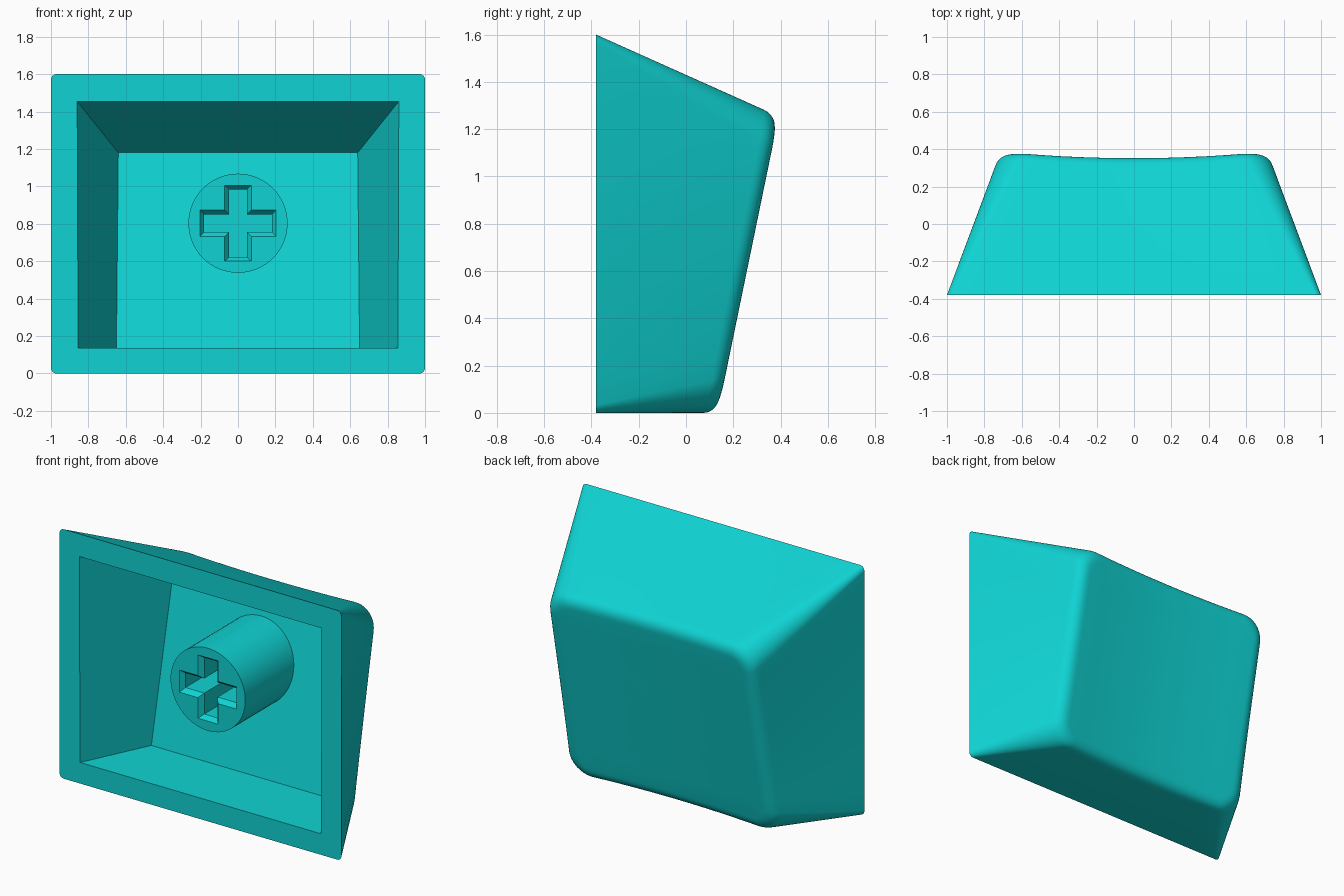
import bpy, bmesh
from math import sin, cos, pi, radians
from mathutils import Vector

cube = bpy.data.objects.get("Cube")
if cube:
    bpy.data.objects.remove(cube, do_unlink=True)

mat = bpy.data.materials.new("turquoise_plastic")
mat.use_nodes = True
COLOR = (0.005, 0.65, 0.65, 1)
mat.diffuse_color = COLOR
mat.node_tree.nodes["Principled BSDF"].inputs["Base Color"].default_value = COLOR

FRONT = -0.38      # plane of the open side
FILLET = 0.07      # rounding between walls and scooped face


def scoop(x, z):
    """Depth of the tilted, cylindrically dished face."""
    return 0.352 + 0.206 * (z - 1.2) + 0.068 * x * x


def floor(z):
    """Depth of the flat tilted cavity floor."""
    return 0.05 + 0.2 * (z - 0.135)


def rounded_rect(half, z0, z1, r, corner=10, side=12):
    """Outline as (x, z) pairs, with subdivided straight sides."""
    centres = [(half - r, z1 - r), (r - half, z1 - r),
               (r - half, z0 + r), (half - r, z0 + r)]
    arcs = []
    for q, (cx, cz) in enumerate(centres):
        angles = [(q + i / corner) * pi / 2 for i in range(corner + 1)]
        arcs.append([Vector((cx + r * cos(a), cz + r * sin(a))) for a in angles])
    points = []
    for q in range(4):
        start, end = arcs[q][-1], arcs[(q + 1) % 4][0]
        points += arcs[q]
        points += [start.lerp(end, i / side) for i in range(1, side)]
    return points


def add_ring(bm, points):
    return [bm.verts.new(p) for p in points]


def bridge(bm, a, b):
    n = len(a)
    for i in range(n):
        j = (i + 1) % n
        bm.faces.new((a[i], a[j], b[j], b[i]))


def fill_between(bm, outer, inner):
    """Flat face with a hole."""
    edges = []
    for ring in (outer, inner):
        for i, v in enumerate(ring):
            edges.append(bm.edges.get((v, ring[i - 1])))
    bmesh.ops.triangle_fill(bm, use_beauty=True, edges=edges)


def finish(bm, name):
    bmesh.ops.recalc_face_normals(bm, faces=bm.faces[:])
    mesh = bpy.data.meshes.new(name)
    bm.to_mesh(mesh)
    bm.free()
    mesh.materials.append(mat)
    obj = bpy.data.objects.new(name, mesh)
    bpy.context.collection.objects.link(obj)
    bpy.ops.object.select_all(action='DESELECT')
    obj.select_set(True)
    bpy.context.view_layer.objects.active = obj
    bpy.ops.object.shade_smooth_by_angle(angle=radians(30))


# Key shell: lofted walls, filleted rim, dished face
bm = bmesh.new()
base = [Vector((p.x, FRONT, p.y)) for p in rounded_rect(1, 0, 1.6, 0.03)]
edge = [Vector((p.x, scoop(p.x, p.y), p.y))
        for p in rounded_rect(0.72, 0, 1.257, 0.15)]
inset = [Vector((p.x, scoop(p.x, p.y), p.y))
         for p in rounded_rect(0.72 - FILLET, FILLET, 1.257 - FILLET, 0.15 - FILLET)]
wall_end = [e + (b - e).normalized() * FILLET for b, e in zip(base, edge)]

rim = add_ring(bm, base)
last = rim
STEPS = 7
for k in range(STEPS + 1):
    t = k / STEPS
    ring = add_ring(bm, [p.lerp(e, t).lerp(e.lerp(q, t), t)
                         for p, e, q in zip(wall_end, edge, inset)])
    bridge(bm, last, ring)
    last = ring
mid = 1.257 / 2
for s in (0.8, 0.6, 0.4, 0.2):
    pts = [(p.x * s, mid + (p.z - mid) * s) for p in inset]
    ring = add_ring(bm, [(x, scoop(x, z), z) for x, z in pts])
    bridge(bm, last, ring)
    last = ring
centre = bm.verts.new((0, scoop(0, mid), mid))
for i, v in enumerate(last):
    bm.faces.new((last[i - 1], v, centre))

# Cavity with tapered walls and a flat floor
mouth = add_ring(bm, [(-0.855, FRONT, 0.135), (0.855, FRONT, 0.135),
                      (0.86, FRONT, 1.455), (-0.86, FRONT, 1.455)])
bottom = add_ring(bm, [(x, floor(z), z) for x, z in
                       ((-0.65, 0.135), (0.65, 0.135), (0.64, 1.18), (-0.64, 1.18))])
bridge(bm, mouth, bottom)
bm.faces.new(bottom)
fill_between(bm, rim, mouth)
finish(bm, "key_shell")


# Stem with a chamfered cross socket
def cross(length, width, y, zc):
    """Plus-shaped outline built by turning one arm."""
    points = []
    for q in range(4):
        c, s = round(cos(q * pi / 2)), round(sin(q * pi / 2))
        for u, v in ((length, -width), (length, width), (width, width)):
            points.append((u * c - v * s, y, zc + u * s + v * c))
    return points


bm = bmesh.new()
STEM_Z, STEM_R, STEM_Y, SEGMENTS = 0.803, 0.265, -0.305, 64
circle = [(STEM_R * cos(2 * pi * i / SEGMENTS), STEM_Z + STEM_R * sin(2 * pi * i / SEGMENTS))
          for i in range(SEGMENTS)]
tip = add_ring(bm, [(x, STEM_Y, z) for x, z in circle])
root = add_ring(bm, [(x, floor(z) + 0.03, z) for x, z in circle])
bridge(bm, tip, root)
bm.faces.new(root)
slot = add_ring(bm, cross(0.203, 0.071, STEM_Y, STEM_Z))
throat = add_ring(bm, cross(0.181, 0.047, STEM_Y + 0.03, STEM_Z))
socket_end = add_ring(bm, cross(0.181, 0.047, STEM_Y + 0.35, STEM_Z))
bridge(bm, slot, throat)
bridge(bm, throat, socket_end)
bm.faces.new(socket_end)
fill_between(bm, tip, slot)
finish(bm, "stem")
